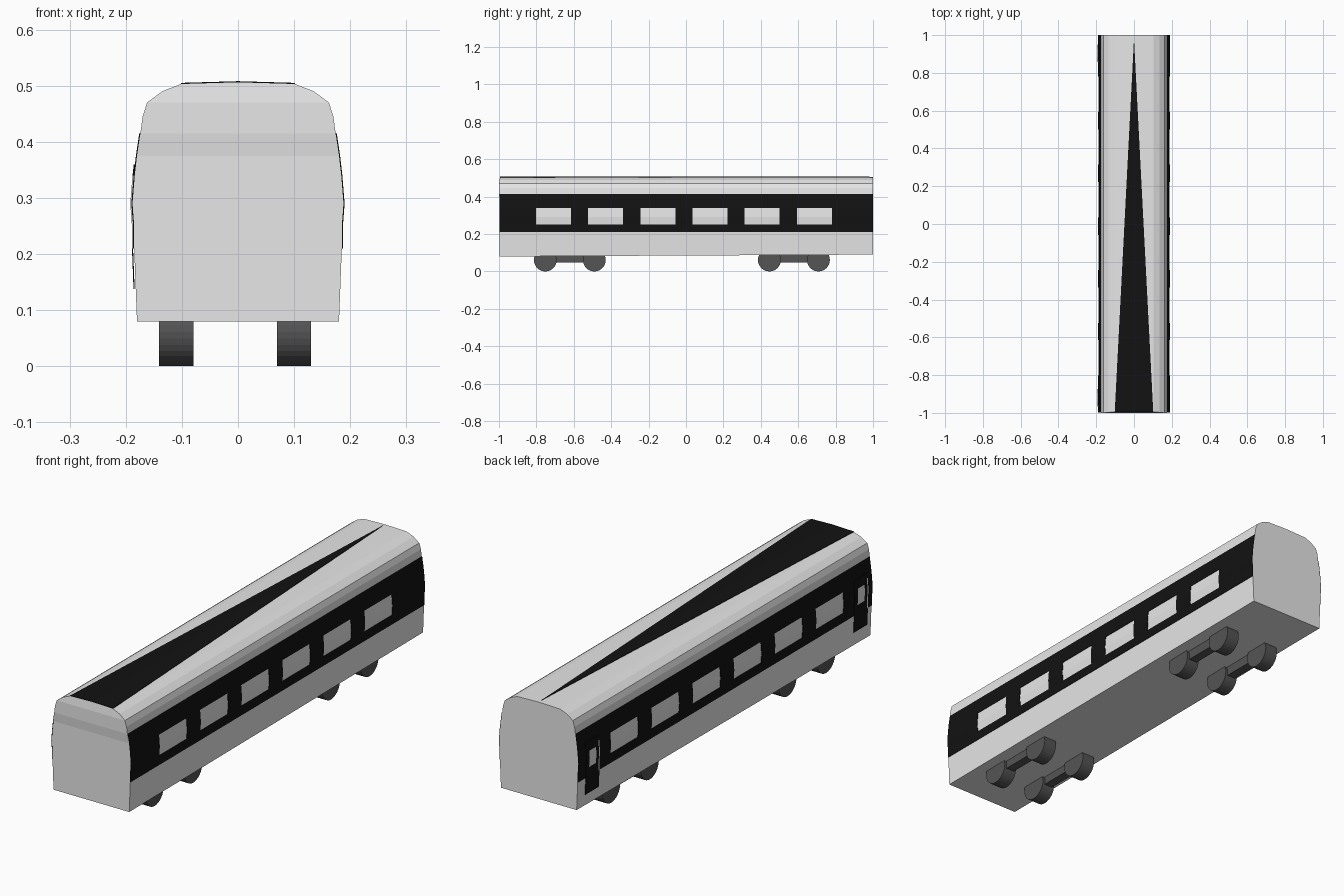
import bpy, bmesh, math
from mathutils import Matrix

cube = bpy.data.objects.get("Cube")
if cube:
    bpy.data.objects.remove(cube, do_unlink=True)


def material(name, value):
    mat = bpy.data.materials.new(name)
    mat.use_nodes = True
    color = (value, value, value, 1)
    mat.diffuse_color = color
    mat.node_tree.nodes["Principled BSDF"].inputs["Base Color"].default_value = color
    return mat


SILVER = material("silver", 0.8)
BLACK = material("gloss_black", 0.006)
DARK = material("dark_grey", 0.09)


def finish(name, bm, *mats):
    mesh = bpy.data.meshes.new(name)
    bm.to_mesh(mesh)
    bm.free()
    for mat in mats:
        mesh.materials.append(mat)
    obj = bpy.data.objects.new(name, mesh)
    bpy.context.collection.objects.link(obj)
    return obj


def solidify(obj, thickness):
    mod = obj.modifiers.new("thickness", "SOLIDIFY")
    mod.thickness = thickness
    mod.offset = -1


# Half cross-section of the carriage: (half width, height, front inset)
PROFILE = [(0.18, 0.08, 0.004), (0.185, 0.21, 0.004), (0.185, 0.25, 0.004),
           (0.188, 0.29, 0.004), (0.184, 0.34, 0.004), (0.18, 0.375, 0.004),
           (0.174, 0.415, 0), (0.17, 0.445, 0), (0.162, 0.47, 0),
           (0.135, 0.49, 0.003), (0.102, 0.503, 0.005)]


def half_width(z):
    for (x0, z0, _), (x1, z1, _) in zip(PROFILE, PROFILE[1:]):
        if z <= z1:
            return x0 + (x1 - x0) * (z - z0) / (z1 - z0)
    return PROFILE[-1][0]


# Body shell, with a slightly rising floor and a crowned roof
bm = bmesh.new()
rings = []
for back in (False, True):
    right, left = [], []
    for i, (x, z, inset) in enumerate(PROFILE):
        y = 1 if back else -1 + inset
        if back and i == 0:
            z += 0.01
        right.append(bm.verts.new((-x, y, z)))
        left.append(bm.verts.new((x, y, z)))
    crest = bm.verts.new((0, 1 if back else -0.995, 0.506))
    rings.append(right + [crest] + left[::-1])
    for i in range(len(PROFILE) - 1):
        bm.faces.new((right[i], left[i], left[i + 1], right[i + 1]))
    bm.faces.new((right[-1], left[-1], crest))
front, rear = rings
for i in range(len(front)):
    j = (i + 1) % len(front)
    bm.faces.new((front[i], front[j], rear[j], rear[i]))
bmesh.ops.recalc_face_normals(bm, faces=bm.faces)
finish("carriage_body", bm, SILVER)


def side_plate(name, side, ys, zs, offset, rule, *mats):
    """Plate following the side wall; rule gives a material index or None for a hole."""
    bm = bmesh.new()
    grid = [[bm.verts.new((side * (half_width(z) + offset), y, z)) for z in zs] for y in ys]
    for i in range(len(ys) - 1):
        for j in range(len(zs) - 1):
            index = rule((ys[i] + ys[i + 1]) / 2, (zs[j] + zs[j + 1]) / 2)
            if index is None:
                continue
            quad = [grid[i][j], grid[i + 1][j], grid[i + 1][j + 1], grid[i][j + 1]]
            bm.faces.new(quad if side > 0 else quad[::-1]).material_index = index
    for v in [v for v in bm.verts if not v.link_faces]:
        bm.verts.remove(v)
    obj = finish(name, bm, *mats)
    solidify(obj, 0.002)


# Dark window bands with six openings on each side
WINDOWS = [(-0.802 + 0.279 * k, -0.615 + 0.279 * k) for k in range(6)]
band_ys = [-0.997] + [y for w in WINDOWS for y in w] + [1]
band_zs = [0.21, 0.25, 0.29, 0.34, 0.375, 0.415]


def band_rule(y, z):
    glazed = any(a < y < b for a, b in WINDOWS) and 0.25 < z < 0.34
    return None if glazed else 0


for side, label in ((1, "left"), (-1, "right")):
    side_plate("window_band_" + label, side, band_ys, band_zs, 0.002, band_rule, BLACK)

# Doors on the right side, each with a small pane and a bright edge strip
for y, label in ((-0.92, "front"), (0.904, "rear")):
    def door_rule(py, pz, y=y):
        pane = -0.022 < py - y < 0.024 and 0.25 < pz < 0.32
        strip = py < y - 0.04 and 0.21 < pz < 0.34
        return 1 if pane or strip else 0

    side_plate("door_" + label, -1,
               [y + d for d in (-0.046, -0.04, -0.022, 0.024, 0.046)],
               [0.138, 0.21, 0.25, 0.29, 0.32, 0.34, 0.36], 0.004, door_rule, BLACK, SILVER)

# Tapering roof panel
bm = bmesh.new()
a, b, c, d = [bm.verts.new(p) for p in ((-0.102, -0.995, 0.505), (0, -0.995, 0.508),
                                        (0.102, -0.995, 0.505), (0, 0.98, 0.508))]
bm.faces.new((a, b, d))
bm.faces.new((b, c, d))
solidify(finish("roof_wedge", bm, BLACK), 0.002)

# Wheel pairs joined by a side beam
RADIUS = 0.061
for x, side in ((0.1, "left"), (-0.11, "right")):
    for y0, y1, end in ((-0.752, -0.49, "front"), (0.446, 0.708, "rear")):
        for y, which in ((y0, "fore"), (y1, "aft")):
            bm = bmesh.new()
            turn = Matrix.Translation((x, y, RADIUS)) @ Matrix.Rotation(math.pi / 2, 4, "Y")
            bmesh.ops.create_cone(bm, cap_ends=True, segments=32, radius1=RADIUS,
                                  radius2=RADIUS, depth=0.061, matrix=turn)
            finish(f"wheel_{end}_{which}_{side}", bm, DARK)
        bm = bmesh.new()
        place = Matrix.Translation((x, (y0 + y1) / 2, 0.068))
        bmesh.ops.create_cube(bm, size=1, matrix=place @ Matrix.Diagonal((0.04, y1 - y0, 0.042, 1)))
        finish(f"wheel_beam_{end}_{side}", bm, DARK)
